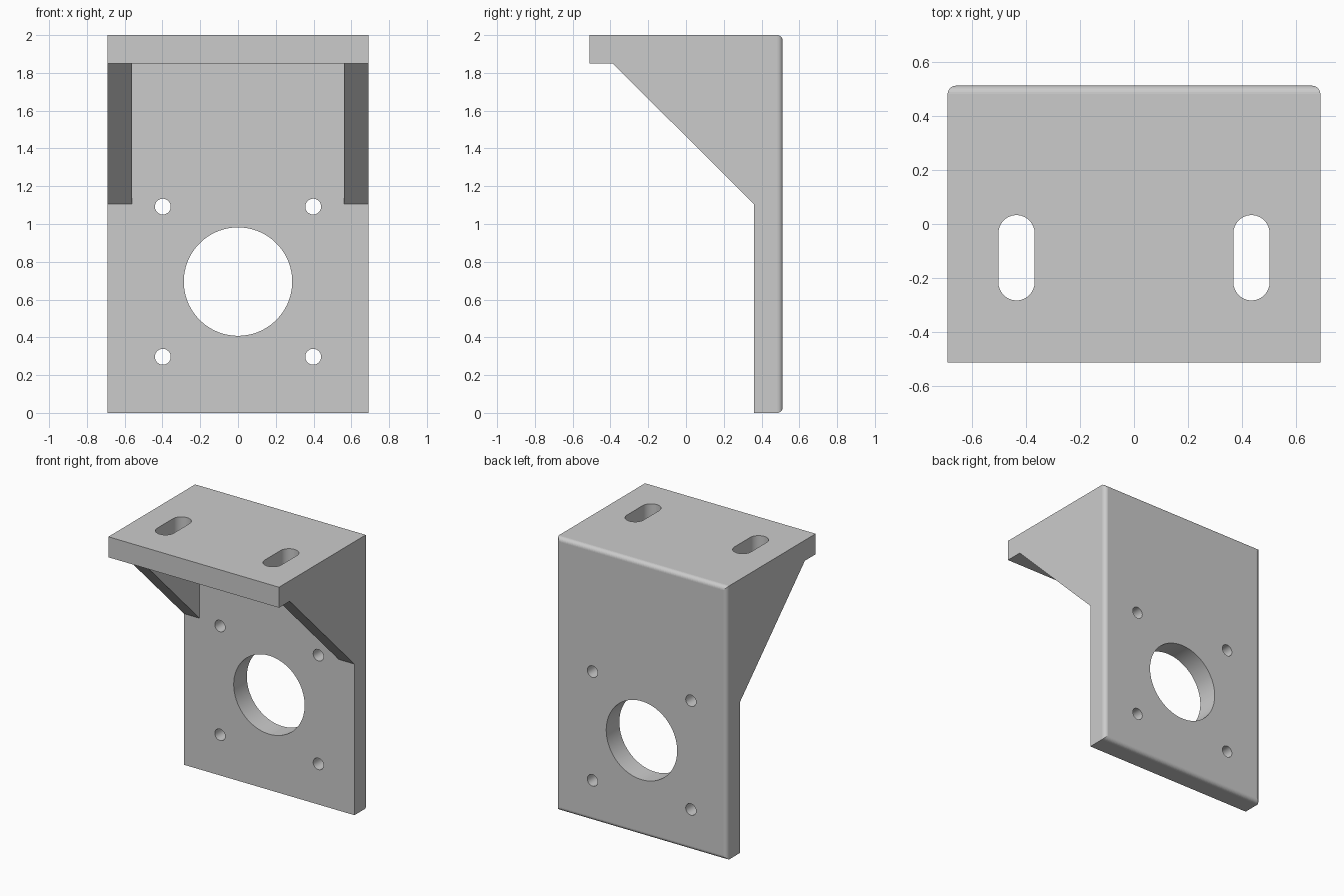
import bpy, bmesh, math

cube = bpy.data.objects.get("Cube")
if cube:
    bpy.data.objects.remove(cube, do_unlink=True)

HALF_W, INNER_W = 0.69, 0.562      # outer side, inner side of gusset
BACK, FRONT = 0.512, -0.512
PLATE_Y, LIP_Z = 0.36, 1.85        # front of back plate, underside of top plate
TOP = 2.0

grey = bpy.data.materials.new("light grey")
grey.use_nodes = True
grey.diffuse_color = (0.6, 0.6, 0.6, 1)
grey.node_tree.nodes["Principled BSDF"].inputs["Base Color"].default_value = (0.6, 0.6, 0.6, 1)


def make_object(name, bm):
    bmesh.ops.recalc_face_normals(bm, faces=bm.faces)
    mesh = bpy.data.meshes.new(name)
    bm.to_mesh(mesh)
    bm.free()
    mesh.materials.append(grey)
    obj = bpy.data.objects.new(name, mesh)
    bpy.context.collection.objects.link(obj)
    return obj


# Bracket body: side profile swept over three spans, hollow in the middle one
profile = {
    "a": (BACK, 0), "b": (BACK, TOP), "c": (FRONT, TOP), "d": (FRONT, LIP_Z),
    "e": (-0.388, LIP_Z), "f": (PLATE_Y, 1.105), "g": (PLATE_Y, 0),
    "h": (PLATE_Y, LIP_Z),
}
bm = bmesh.new()
stations = [{k: bm.verts.new((x, y, z)) for k, (y, z) in profile.items()}
            for x in (-HALF_W, -INNER_W, INNER_W, HALF_W)]
for i, loop in enumerate(("abcdefg", "abcdehfg", "abcdefg")):
    left, right = stations[i], stations[i + 1]
    for p, q in zip(loop, loop[1:] + loop[0]):
        bm.faces.new((left[p], left[q], right[q], right[p]))
for station, loop in zip(stations, ("abcdefg", "ehf", "ehf", "abcdefg")):
    bm.faces.new([station[k] for k in loop])
bmesh.ops.recalc_face_normals(bm, faces=bm.faces)
bmesh.ops.dissolve_limit(bm, angle_limit=0.01, verts=bm.verts, edges=bm.edges)
for v in [v for v in bm.verts if not v.link_edges]:
    bm.verts.remove(v)

# Rounded upright edges at the back
corners = [e for e in bm.edges
           if all(abs(abs(v.co.x) - HALF_W) < 1e-4 and abs(v.co.y - BACK) < 1e-4 for v in e.verts)]
bmesh.ops.bevel(bm, geom=corners, offset=0.03, segments=7, profile=0.5, affect='EDGES')
bracket = make_object("mounting_bracket", bm)


# Cutters for holes and slots
def prism(bm, outline, start, depth, to_xyz):
    rings = [[bm.verts.new(to_xyz(u, v, w)) for u, v in outline] for w in (start, start + depth)]
    n = len(outline)
    for ring in rings:
        bm.faces.new(ring)
    for i in range(n):
        j = (i + 1) % n
        bm.faces.new((rings[0][i], rings[0][j], rings[1][j], rings[1][i]))


def circle(cx, cz, r, n):
    return [(cx + r * math.cos(t), cz + r * math.sin(t))
            for t in ((i + 0.5) * math.tau / n for i in range(n))]


def slot(cx, cy, r, straight, n=17):
    points = []
    for end in (0, 1):
        for i in range(n + 1):
            t = math.pi * (end + i / n)
            points.append((cx + r * math.cos(t),
                           cy + (straight if end == 0 else -straight) + r * math.sin(t)))
    return points


bm = bmesh.new()
through_back = lambda u, v, w: (u, w, v)
through_top = lambda u, v, w: (u, v, w)
prism(bm, circle(0, 0.695, 0.287, 80), 0.3, 0.3, through_back)
for side in (-1, 1):
    for z in (0.297, 1.092):
        prism(bm, circle(side * 0.398, z, 0.042, 32), 0.3, 0.3, through_back)
    prism(bm, slot(side * 0.435, -0.125, 0.067, 0.091), 1.75, 0.35, through_top)
cutter = make_object("hole_cutter", bm)
cutter.hide_render = True

cut = bracket.modifiers.new("holes", 'BOOLEAN')
cut.operation = 'DIFFERENCE'
cut.solver = 'EXACT'
cut.object = cutter
bpy.ops.object.select_all(action='DESELECT')
bracket.select_set(True)
bpy.context.view_layer.objects.active = bracket
bpy.ops.object.modifier_apply(modifier=cut.name)
bpy.data.objects.remove(cutter, do_unlink=True)

# Smooth only the curved walls; flat faces stay flat
for face in bracket.data.polygons:
    face.use_smooth = 0.001 < abs(face.normal.x) < 0.999
